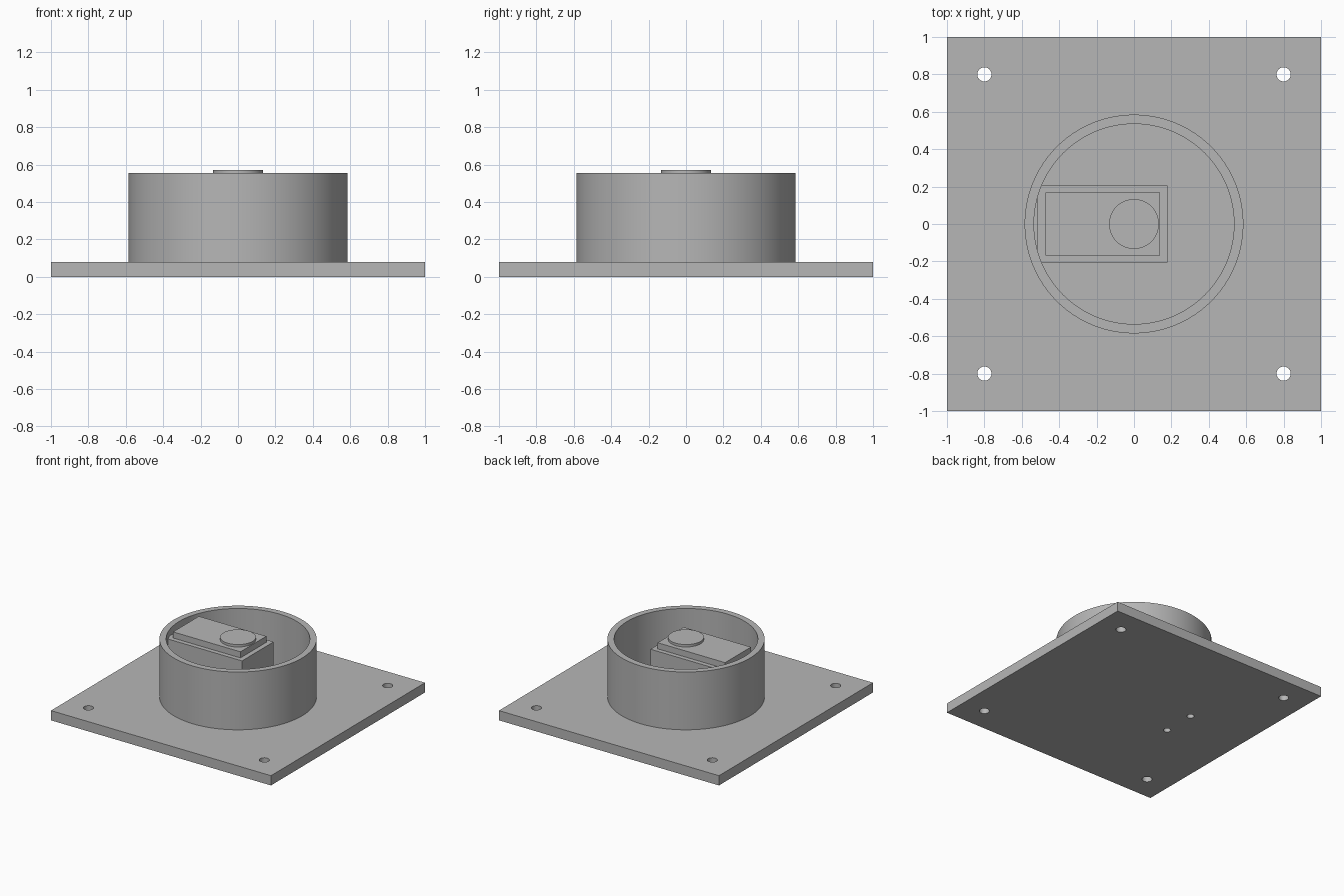
import bpy, bmesh, math

if "Cube" in bpy.data.objects:
    bpy.data.objects.remove(bpy.data.objects["Cube"], do_unlink=True)

grey = bpy.data.materials.new("plain_grey")
grey.use_nodes = True
grey.diffuse_color = (0.47, 0.47, 0.47, 1)
grey.node_tree.nodes["Principled BSDF"].inputs["Base Color"].default_value = (0.47, 0.47, 0.47, 1)


def make(name, bm):
    bmesh.ops.recalc_face_normals(bm, faces=bm.faces)
    mesh = bpy.data.meshes.new(name)
    bm.to_mesh(mesh)
    bm.free()
    mesh.materials.append(grey)
    ob = bpy.data.objects.new(name, mesh)
    bpy.context.collection.objects.link(ob)
    return ob


def box(name, x0, x1, half_y, z0, z1):
    bm = bmesh.new()
    bmesh.ops.create_cube(bm, size=1)
    for v in bm.verts:
        v.co = (x1 if v.co.x > 0 else x0,
                half_y if v.co.y > 0 else -half_y,
                z1 if v.co.z > 0 else z0)
    return make(name, bm)


def cylinder(name, x, y, r, z0, z1, sides=64):
    bm = bmesh.new()
    bmesh.ops.create_cone(bm, cap_ends=True, segments=sides,
                          radius1=r, radius2=r, depth=z1 - z0)
    bmesh.ops.translate(bm, verts=bm.verts, vec=(x, y, (z0 + z1) / 2))
    return make(name, bm)


def lathe(name, profile, steps):
    bm = bmesh.new()
    verts = [bm.verts.new((r, 0, z)) for r, z in profile]
    edges = [bm.edges.new((verts[i - 1], verts[i])) for i in range(len(verts))]
    bmesh.ops.spin(bm, geom=verts + edges, cent=(0, 0, 0), axis=(0, 0, 1),
                   angle=math.tau, steps=steps, use_duplicate=False)
    bmesh.ops.remove_doubles(bm, verts=bm.verts, dist=0.0001)
    return make(name, bm)


def smooth(ob):
    bpy.ops.object.select_all(action='DESELECT')
    ob.select_set(True)
    bpy.context.view_layer.objects.active = ob
    bpy.ops.object.shade_smooth_by_angle(angle=math.radians(30))


PLATE_TOP, RIM, BLOCK_TOP = 0.08, 0.555, 0.5

# Square base plate with corner holes and two small holes under the block
base = box("base_plate", -1, 1, 1, 0, PLATE_TOP)
for side in (-1, 1):
    for x, y, r in ((-0.8, 0.8, 0.038), (0.8, 0.8, 0.038), (-0.44, 0.137, 0.028)):
        cutter = cylinder("hole_cutter", x, y * side, r, -0.1, PLATE_TOP + 0.1, 32)
        cutter.hide_render = True
        bpy.context.view_layer.objects.active = base
        mod = base.modifiers.new("hole", 'BOOLEAN')
        mod.operation = 'DIFFERENCE'
        mod.solver = 'EXACT'
        mod.object = cutter
        bpy.ops.object.modifier_apply(modifier=mod.name)
        bpy.data.objects.remove(cutter, do_unlink=True)
smooth(base)

# Open round housing wall
wall = lathe("housing_wall", [(0.535, PLATE_TOP), (0.585, PLATE_TOP),
                              (0.585, RIM), (0.535, RIM)], 96)
smooth(wall)

# Block inside the housing, its cover slab and the round button
box("inner_block", -0.515, 0.18, 0.205, PLATE_TOP, BLOCK_TOP)
box("cover_slab", -0.473, 0.14, 0.168, BLOCK_TOP, 0.55)
smooth(cylinder("round_button", 0, 0, 0.133, 0.55, 0.57))
